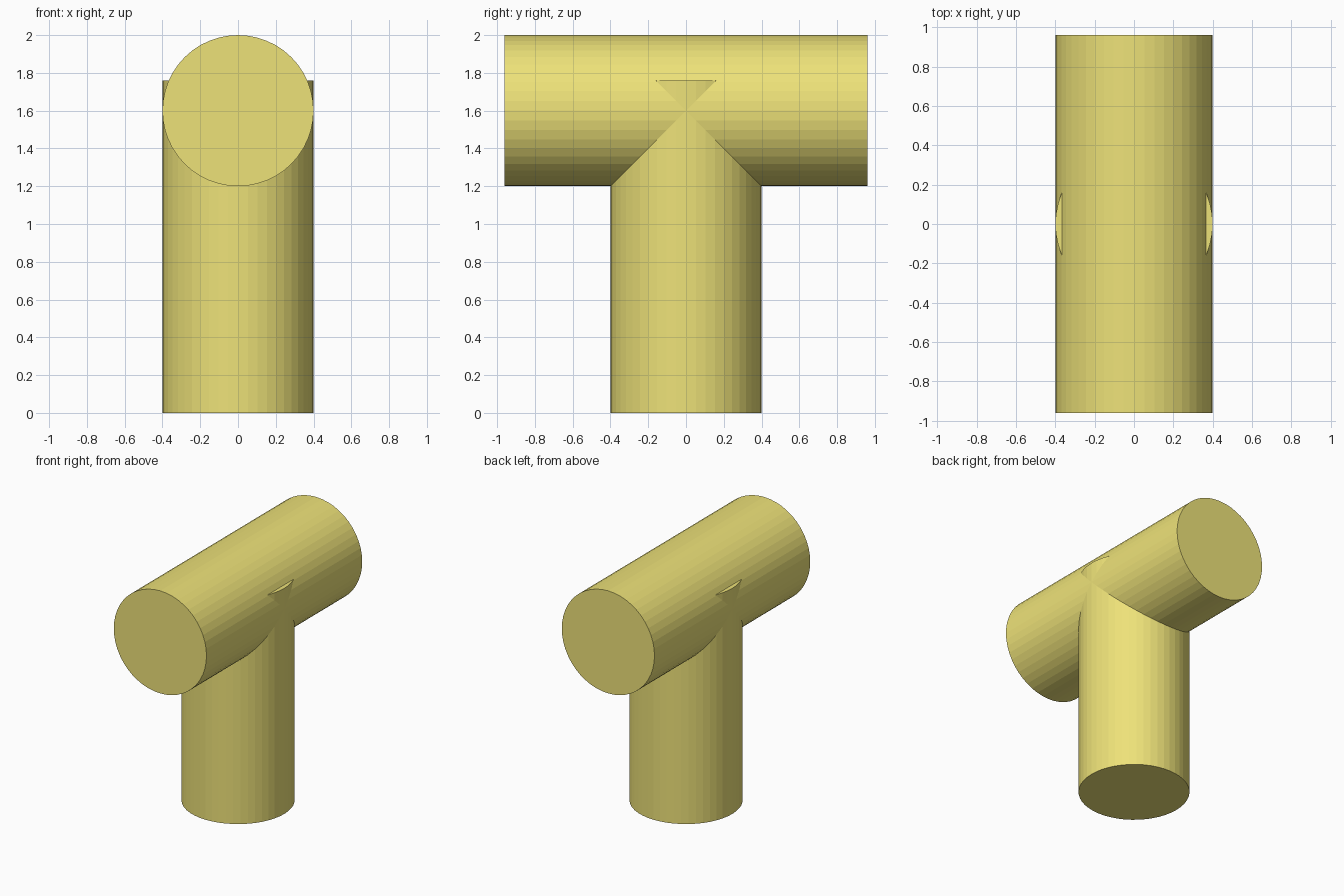
import bpy
import math

if "Cube" in bpy.data.objects:
    bpy.data.objects.remove(bpy.data.objects["Cube"])

RADIUS = 0.4
SIDES = 48

yellow = bpy.data.materials.new("yellow")
yellow.diffuse_color = (0.85, 0.76, 0.19, 1.0)
yellow.use_nodes = True
yellow.node_tree.nodes["Principled BSDF"].inputs["Base Color"].default_value = yellow.diffuse_color


def cylinder(name, length, location, rotation=(0, 0, 0)):
    bpy.ops.mesh.primitive_cylinder_add(
        vertices=SIDES, radius=RADIUS, depth=length,
        location=location, rotation=rotation)
    obj = bpy.context.object
    obj.name = name
    obj.data.materials.append(yellow)
    return obj


# Upright stem, its flat top poking slightly out of the crossbar's sides
cylinder("stem", 1.76, (0, 0, 0.88))

# Horizontal bar running front to back
cylinder("crossbar", 1.92, (0, 0, 1.6), (math.pi / 2, 0, 0))
